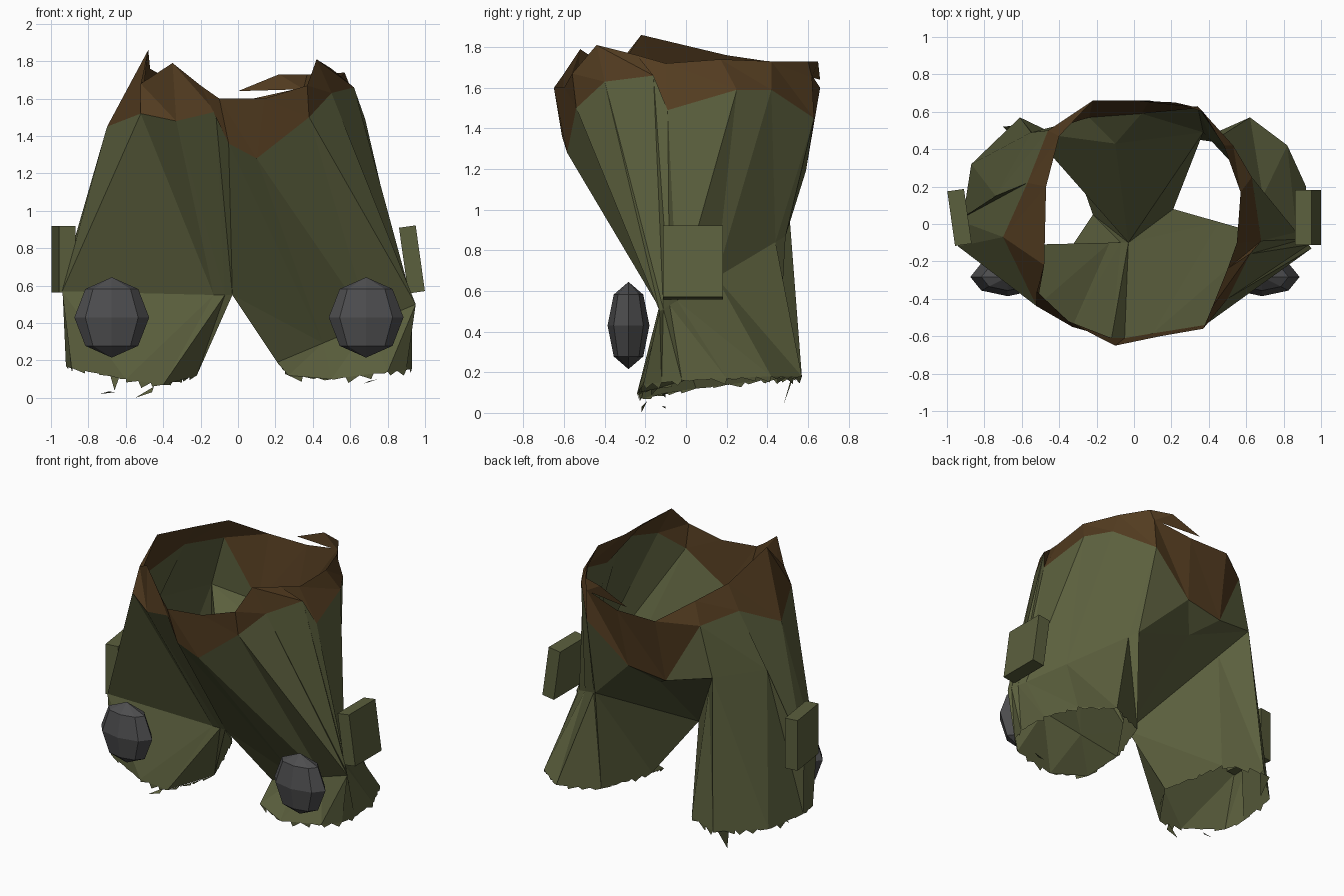
import bpy, bmesh, math, random
from mathutils import Vector

if "Cube" in bpy.data.objects:
    bpy.data.objects.remove(bpy.data.objects["Cube"])

random.seed(4)


def material(name, rgb):
    m = bpy.data.materials.new(name)
    m.diffuse_color = (*rgb, 1)
    m.use_nodes = True
    m.node_tree.nodes["Principled BSDF"].inputs["Base Color"].default_value = m.diffuse_color
    return m


GREEN = material("olive cloth", (0.105, 0.115, 0.047))
BROWN = material("brown stain", (0.086, 0.045, 0.0145))
GREY = material("dark grey pad", (0.075, 0.075, 0.078))


def finish(bm, name, mats):
    me = bpy.data.meshes.new(name)
    bm.to_mesh(me)
    bm.free()
    ob = bpy.data.objects.new(name, me)
    bpy.context.collection.objects.link(ob)
    for m in mats:
        me.materials.append(m)
    return ob


# Torn waist edge, counter-clockwise from the front centre
rim = [(-.1, -.65, 1.6), (.14, -.6, 1.6), (.37, -.56, 1.67), (.42, -.44, 1.81), (.5, -.24, 1.76),
       (.55, -.1, 1.72), (.57, .17, 1.74), (.48, .42, 1.73), (.35, .62, 1.66), (.08, .66, 1.6),
       (-.22, .66, 1.6), (-.4, .47, 1.72), (-.47, .2, 1.76), (-.48, -.22, 1.86), (-.52, -.36, 1.68),
       (-.35, -.52, 1.79), (-.2, -.6, 1.67)]
# Lower edge of the brown band
band = [(-.05, -.61, 1.36), (.1, -.585, 1.28), (.38, -.54, 1.5), (.5, -.4, 1.63), (.62, -.16, 1.66),
        (.68, -.09, 1.49), (.63, .25, 1.59), (.53, .42, 1.59), (.34, .63, 1.45), (.04, .59, 1.19),
        (-.24, .57, 1.15), (-.46, .5, 1.57), (-.57, .22, 1.6), (-.7, -.07, 1.45), (-.52, -.44, 1.52),
        (-.33, -.55, 1.48), (-.12, -.61, 1.53)]
# Top of the legs; the first point is the crotch
crotch, outer, back = Vector((-.03, -.1, .55)), Vector((.95, -.13, .5)), Vector((.37, .49, .87))
left_back, inner = Vector((-.55, .49, 1.22)), Vector((.21, .08, .19))
thigh = [crotch] + [inner.lerp(outer, t) for t in (.33, .67, 1)]
thigh += [outer.lerp(back, t) for t in (.03, .08, .14, .45, .92, 1)]
thigh += [(-.1, .43, 1.05), left_back, (-.74, .15, 1.2), (-.94, .02, .62), (-.94, -.12, .57),
          (-.13, -.1, .55), (-.07, -.1, .55)]
# Hems, matching the leg tops point by point
right_hem = [inner, (.27, -.14, .12), (.5, -.24, .1), (.8, -.21, .14), (.9, -.12, .15),
             (.93, -.02, .16), (.92, .2, .17), (.82, .42, .18), (.62, .57, .18), (.35, .45, .18)]
left_hem = [(-.22, .05, .12), (-.36, .45, .17), (-.61, .57, .18), (-.87, .32, .17), (-.92, .0, .17),
            (-.89, -.15, .16), (-.6, -.24, .1), (-.4, -.22, .07)]

bm = bmesh.new()


def ring(points):
    return [bm.verts.new(p) for p in points]


def loft(upper, lower, mat, flipped=()):
    n = len(upper)
    for i in range(n):
        j = (i + 1) % n
        a, b, c, d = upper[i], lower[i], lower[j], upper[j]
        split = ((a, b, d), (b, c, d)) if i in flipped else ((a, b, c), (a, c, d))
        for tri in split:
            bm.faces.new(tri).material_index = mat


# Waist band and seat
R, B, T = ring(rim), ring(band), ring(thigh)
loft(R, B, 1)
loft(B, T, 0)

# Saddle behind the crotch, then the two legs
M = bm.verts.new(crotch.lerp(left_back, .75))
for tri in ((T[0], T[10], T[9]), (T[0], M, T[10]), (M, T[11], T[10])):
    bm.faces.new(tri)
for top, hem, flipped in ((T[:10], right_hem, (0,)), ([T[0], M] + T[11:], left_hem + [(-.3, -.1, .1)], ())):
    H = ring(hem)
    loft(top, H, 0, flipped)
    # Frayed teeth along the hem
    for i, a in enumerate(H):
        b = H[(i + 1) % len(H)]
        n = max(2, round((b.co - a.co).length / .08))
        for k in range(n):
            p, q = a.co.lerp(b.co, k / n), a.co.lerp(b.co, (k + 1) / n)
            tip = p.lerp(q, random.random()) - Vector((0, 0, random.uniform(.0, .035)))
            bm.faces.new([bm.verts.new(c) for c in (p, tip, q)])
bmesh.ops.recalc_face_normals(bm, faces=bm.faces[:])
finish(bm, "torn_trousers", [GREEN, BROWN])


# Loose triangles of cloth
def scraps(name, tris, mat):
    bm = bmesh.new()
    for tri in tris:
        bm.faces.new([bm.verts.new(c) for c in tri])
    finish(bm, name, [mat])


scraps("hem_shreds", (((-.55, -.22, 0), (-.45, -.19, .06), (-.46, -.22, .03)),
                      ((-.66, .48, .04), (-.7, .52, .18), (-.61, .53, .18)),
                      ((-.74, -.1, .02), (-.66, -.1, .03), (-.69, -.12, .035)),
                      ((.67, -.1, .075), (.75, -.1, .1), (.7, -.12, .09))), GREEN)
scraps("waist_flap", (((0, .66, 1.64), (.22, .65, 1.73), (.35, .62, 1.65)),
                      ((.22, .65, 1.73), (.37, .6, 1.73), (.35, .62, 1.65)),
                      ((.37, .6, 1.73), (.48, .42, 1.73), (.35, .62, 1.65))), BROWN)


# Side pockets: thin slanted boxes
def pocket(name, loc, rot):
    bm = bmesh.new()
    bmesh.ops.create_cube(bm, size=1)
    for v in bm.verts:
        v.co = (v.co.x * .09, v.co.y * .295, v.co.z * .355)
    ob = finish(bm, name, [GREEN])
    ob.location, ob.rotation_euler = loc, rot


pocket("right_pocket", (.93, .035, .74), (0, math.radians(-8), 0))
pocket("left_pocket", (-.933, .035, .74), (0, 0, math.radians(8)))

# Knee pads: flattened eight-sided balls
for name, x in (("right_knee_pad", .685), ("left_knee_pad", -.675)):
    bm = bmesh.new()
    bmesh.ops.create_uvsphere(bm, u_segments=8, v_segments=4, radius=1)
    for v in bm.verts:
        v.co = (x + v.co.x * .2, -.283 + v.co.y * .103, .43 + v.co.z * .215)
    finish(bm, name, [GREY])
